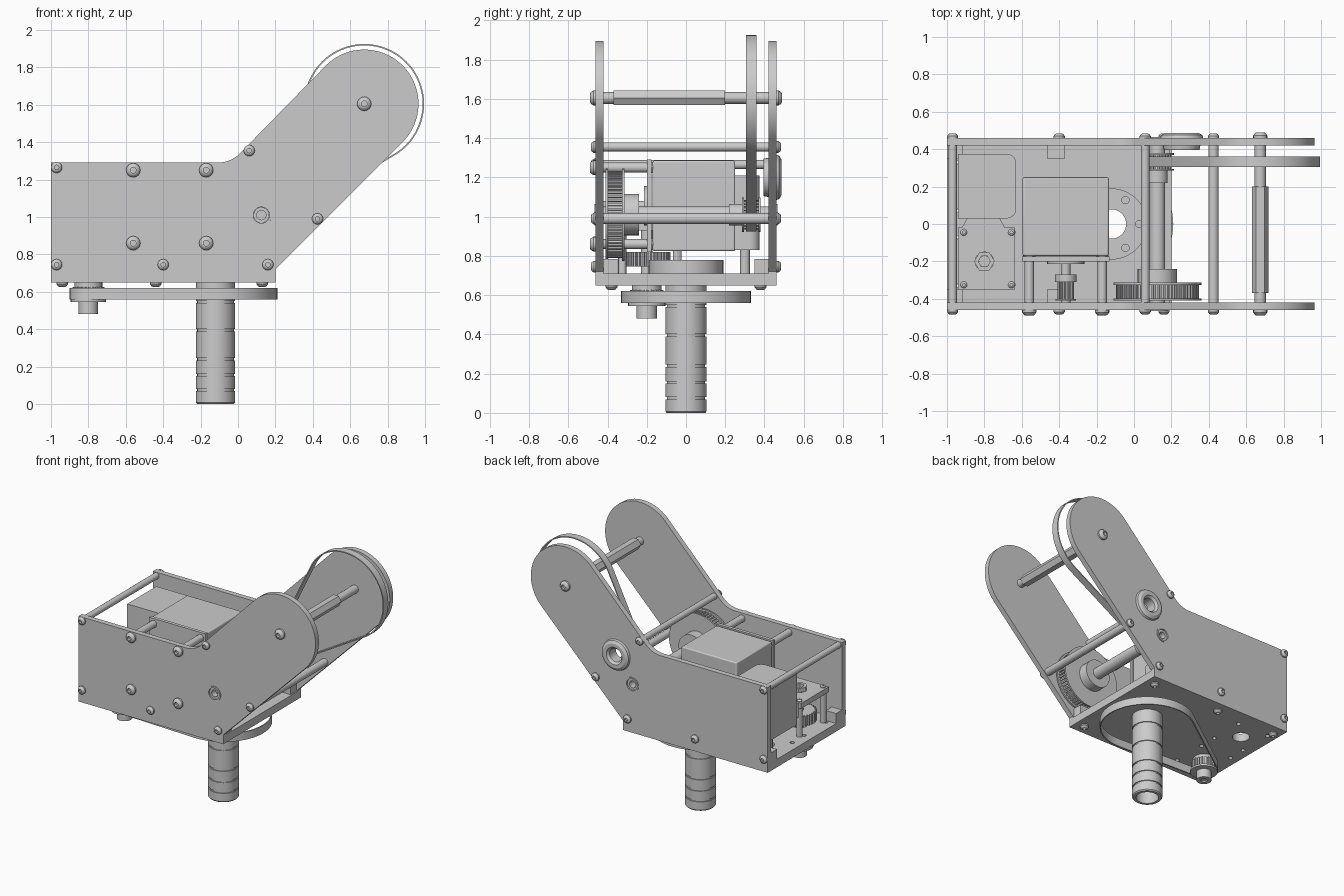
import bpy, bmesh, math
from mathutils import Vector
from mathutils.geometry import convex_hull_2d

if "Cube" in bpy.data.objects:
    bpy.data.objects.remove(bpy.data.objects["Cube"])

# ---------- helpers: local z becomes world z, or world y when axis == 'y' ----------
def finish(name, bm, axis):
    if axis == 'y':
        for v in bm.verts:
            v.co = Vector((v.co.x, v.co.z, v.co.y))
    bmesh.ops.remove_doubles(bm, verts=bm.verts, dist=1e-5)
    bmesh.ops.recalc_face_normals(bm, faces=bm.faces)
    me = bpy.data.meshes.new(name)
    bm.to_mesh(me)
    bm.free()
    ob = bpy.data.objects.new(name, me)
    bpy.context.collection.objects.link(ob)
    return ob

def circle(x, y, r, n=24, a0=0.0, a1=math.tau):
    full = abs(a1 - a0 - math.tau) < 1e-6
    d = n if full else n - 1
    return [(x + r * math.cos(a0 + (a1 - a0) * i / d),
             y + r * math.sin(a0 + (a1 - a0) * i / d)) for i in range(n)]

def gear(x, y, r, teeth, depth):
    pts = []
    for i in range(teeth):
        for f, rr in ((0, r), (.45, r), (.55, r - depth), (.95, r - depth)):
            a = math.tau * (i + f) / teeth
            pts.append((x + rr * math.cos(a), y + rr * math.sin(a)))
    return pts

def prism(name, loops, h0, h1, axis='z'):
    """Extrude filled outlines; inner loops become holes."""
    cu = bpy.data.curves.new(name, 'CURVE')
    cu.dimensions, cu.fill_mode, cu.extrude = '2D', 'BOTH', (h1 - h0) / 2
    for loop in loops:
        sp = cu.splines.new('POLY')
        sp.points.add(len(loop) - 1)
        for p, c in zip(sp.points, loop):
            p.co = (c[0], c[1], 0, 1)
        sp.use_cyclic_u = True
    tmp = bpy.data.objects.new(name + "_tmp", cu)
    bpy.context.collection.objects.link(tmp)
    bpy.context.view_layer.update()
    me = bpy.data.meshes.new_from_object(tmp.evaluated_get(bpy.context.evaluated_depsgraph_get()))
    bm = bmesh.new()
    bm.from_mesh(me)
    bpy.data.objects.remove(tmp)
    bpy.data.curves.remove(cu)
    bpy.data.meshes.remove(me)
    bmesh.ops.translate(bm, verts=bm.verts, vec=(0, 0, (h0 + h1) / 2))
    return finish(name, bm, axis)

def turned(name, x, y, profile, axis='z', n=24, closed=False):
    """Lathe an (r, h) profile around the axis through (x, y)."""
    bm = bmesh.new()
    vs = [bm.verts.new((x + r, y, h)) for r, h in profile]
    pairs = list(zip(vs, vs[1:])) + ([(vs[-1], vs[0])] if closed else [])
    es = [bm.edges.new(p) for p in pairs]
    bmesh.ops.spin(bm, geom=vs + es, cent=(x, y, 0), axis=(0, 0, 1),
                   angle=math.tau, steps=n, use_merge=True)
    return finish(name, bm, axis)

def rod(name, x, y, r, h0, h1, axis='z', n=24):
    return turned(name, x, y, [(0, h0), (r, h0), (r, h1), (0, h1)], axis, n)

def tube(name, x, y, r, ri, h0, h1, axis='z', n=32):
    return turned(name, x, y, [(ri, h0), (r, h0), (r, h1), (ri, h1)], axis, n, True)

def screw(x, y, r, h, s, axis='y'):
    t = r * .8 * s
    turned("screw_head", x, y, [(0, h), (r, h), (r, h + t * .4), (r * .75, h + t * .85), (r * .5, h + t),
                                (r * .4, h + t), (r * .4, h + t * .4), (0, h + t * .4)], axis, 16)

def box(name, x0, x1, y0, y1, z0, z1, bevel=0):
    ob = prism(name, [[(x0, y0), (x1, y0), (x1, y1), (x0, y1)]], z0, z1)
    if bevel:
        m = ob.modifiers.new("bevel", 'BEVEL')
        m.width, m.segments = bevel, 3
    return ob

def belt(name, big, small, h0, h1, axis, t=.008):
    loops = []
    for d in (0, t):
        pts = circle(big[0], big[1], big[2] - d, 64) + circle(small[0], small[1], small[2] - d, 32)
        loops.append([pts[i] for i in convex_hull_2d([Vector(p) for p in pts])])
    prism(name, loops, h0, h1, axis)

# ---------- side plates ----------
TIP, SHAFT, GROM = (.675, 1.605), (.125, 1.01), (.255, 1.2)
fillet = circle(-.11, 1.46, .17, 8, -math.pi / 2, -math.pi / 4)
outline = ([(-1, .65), (.2, .65), (.2, .72)]
           + circle(*TIP, .29, 40, -math.pi / 4, math.pi * .75) + fillet[::-1] + [(-1, 1.29)])
prism("front_side_plate", [outline, circle(*SHAFT, .055)], -.46, -.42, 'y')
prism("back_side_plate", [outline, circle(*SHAFT, .055), circle(*GROM, .06)], .42, .46, 'y')

# ---------- base plate with holes ----------
holes = [circle(-.12, 0, .1, 32), circle(-.8, -.2, .06), circle(-.8, .2, .06)]
for cy in (-.2, .2):
    holes += [circle(-.8 + sx * .13, cy + sy * .13, .016, 12) for sx in (-1, 1) for sy in (-1, 1)]
prism("base_plate", [[(-1, -.42), (.2, -.42), (.2, .42), (-1, .42)]] + holes, .65, .71)

# ---------- hollow grooved post and its flange ----------
post = [(.078, 0), (.098, 0), (.105, .008)]
for z in (.075, .155, .24, .395, .545):
    post += [(.105, z - .006), (.098, z - .006), (.098, z + .006), (.105, z + .006)]
turned("post", -.12, 0, post + [(.105, .78), (.078, .78)], n=40, closed=True)
flange_holes = [circle(-.12 + .148 * math.cos(a), .148 * math.sin(a), .02, 12)
                for a in [math.tau * i / 6 for i in range(6)]]
prism("post_flange", [circle(-.12, 0, .19, 48), circle(-.12, 0, .1, 32)] + flange_holes, .71, .78)

# ---------- lower belt drive ----------
belt("lower_belt", (-.12, 0, .33), (-.8, -.2, .1), .56, .62, 'z')
tube("lower_pulley_hub", -.8, -.2, .052, .022, .48, .55)
rod("lower_pulley_flange", -.8, -.2, .095, .545, .56)
prism("lower_pulley_teeth", [gear(-.8, -.2, .085, 20, .012)], .56, .625)
rod("lower_pulley_top_flange", -.8, -.2, .075, .625, .65)
rod("drive_shaft", -.8, -.2, .03, .49, .97)
prism("drive_gear", [gear(-.8, -.2, .12, 32, .015)], .745, .82)
tube("drive_nut", -.8, -.2, .055, .032, .97, 1.0, n=6)

# ---------- rear motor with mount plate ----------
outer = [(-.94, .03)] + circle(-.68, .08, .05, 7, -math.pi / 2, 0) \
    + circle(-.68, .325, .05, 7, 0, math.pi / 2) + [(-.94, .375)]
prism("rear_motor", [outer], .83, 1.21)
prism("motor_neck", [[(-.92, -.02), (-.69, -.02), (-.72, .035), (-.89, .035)]], .86, .97)
prism("mount_plate", [[(-.94, -.35), (-.635, -.35), (-.635, -.02), (-.94, -.02)],
                      circle(-.8, -.2, .05)], .93, .97)
for x in (-.91, -.655):
    for y in (-.325, -.045):
        rod("mount_standoff", x, y, .022, .71, .93, n=12)
        screw(x, y, .018, .97, 1, 'z')
for x in (-.9, -.7):
    rod("motor_foot", x, .3, .025, .71, .83, n=12)

# ---------- main motor hung off the front plate ----------
box("main_motor", -.595, -.135, -.17, .25, .825, 1.285, .008)
box("motor_face", -.6, -.13, -.2, -.175, .82, 1.29)
MOT = (-.365, 1.055)
rod("motor_boss", *MOT, .1, -.215, -.2, 'y')
rod("motor_shaft", *MOT, .025, -.42, -.2, 'y')
rod("motor_pulley_hub", *MOT, .058, -.31, -.27, 'y')
prism("motor_pulley_teeth", [gear(*MOT, .045, 14, .01)], -.4, -.31, 'y')
rod("motor_pulley_flange", *MOT, .055, -.41, -.4, 'y')
for x in (-.56, -.17):
    for z in (.86, 1.25):
        rod("motor_standoff", x, z, .026, -.42, -.2, 'y', 16)
        rod("motor_bolt_head", x, z, .033, -.175, -.155, 'y', 6)
        screw(x, z, .038, -.46, -1)

# ---------- cross shaft with pulleys ----------
tube("cross_shaft", *SHAFT, .042, .025, -.455, .455, 'y')
for s in (-1, 1):
    tube("shaft_bearing", *SHAFT, .055, .043, min(s * .42, s * .465), max(s * .42, s * .465), 'y')
for h in (-.41, -.325):
    rod("large_pulley_flange", *SHAFT, .235, h, h + .012, 'y', 48)
prism("large_pulley_teeth", [gear(*SHAFT, .222, 60, .01)], -.398, -.325, 'y')
rod("large_pulley_hub", *SHAFT, .105, -.313, -.24, 'y', 32)
for h in (.285, .37):
    rod("small_pulley_flange", *SHAFT, .088, h, h + .01, 'y')
prism("small_pulley_teeth", [gear(*SHAFT, .075, 20, .01)], .295, .37, 'y')
rod("small_pulley_hub", *SHAFT, .055, .22, .285, 'y')
belt("arm_belt", (*TIP, .32), (*SHAFT, .085), .305, .36, 'y')

# ---------- cross rods and arm axle ----------
for x, z, r in ((-.97, 1.265, .023), (.06, 1.355, .023), (.425, .99, .028)):
    rod("cross_rod", x, z, r, -.42, .42, 'y', 16)
    for s in (-1, 1):
        screw(x, z, .03, s * .46, s)
rod("arm_axle", *TIP, .03, -.42, .42, 'y')
rod("axle_sleeve", *TIP, .043, -.37, .2, 'y', 6)
for s in (-1, 1):
    screw(*TIP, .038, s * .46, s)

# ---------- corner brackets with screws ----------
for x, d in ((-.97, .03), (-.4, -.04), (.16, -.03)):
    for s in (-1, 1):
        xs = sorted((x - math.copysign(.03, d), x + d + math.copysign(.025, d)))
        box("corner_bracket", *xs, *sorted((s * .35, s * .42)), .71, .785)
        screw(x, .745, .03, s * .46, s)
        screw(x + d, s * .38, .03, .65, -1, 'z')

# ---------- cable grommet through the back plate ----------
ring = [(.05, .395), (.095, .395), (.1, .42), (.1, .455), (.115, .46), (.11, .475),
        (.09, .487), (.065, .487), (.05, .47)]
turned("cable_grommet", *GROM, ring, 'y', 32, True)

bpy.ops.object.select_all(action='SELECT')
bpy.context.view_layer.objects.active = bpy.context.selected_objects[0]
bpy.ops.object.shade_smooth_by_angle(angle=math.radians(30))
